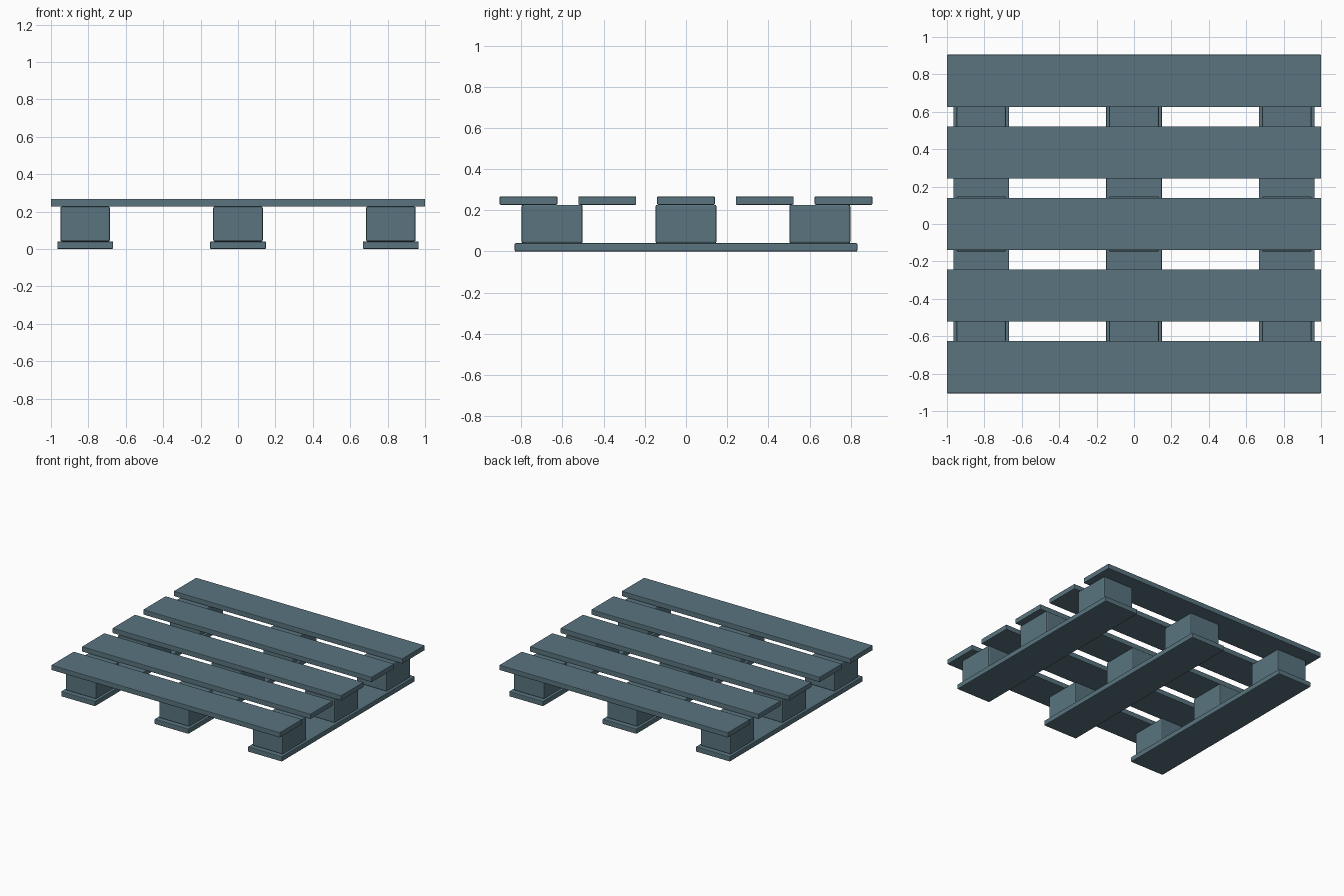
import bpy

if "Cube" in bpy.data.objects:
    bpy.data.objects.remove(bpy.data.objects["Cube"])

# blue-grey paint
paint = bpy.data.materials.new("blue_grey")
paint.diffuse_color = (0.10, 0.175, 0.21, 1)
paint.use_nodes = True
paint.node_tree.nodes["Principled BSDF"].inputs["Base Color"].default_value = paint.diffuse_color


def plank(name, center, size, bevel):
    """Box with softly eased edges."""
    bpy.ops.mesh.primitive_cube_add(size=1, location=center)
    ob = bpy.context.object
    ob.name = name
    ob.scale = size
    bpy.ops.object.transform_apply(location=False, rotation=False, scale=True)
    mod = ob.modifiers.new("eased_edges", "BEVEL")
    mod.width = bevel
    mod.segments = 2
    ob.data.materials.append(paint)
    return ob


BOARD = 0.04       # board thickness
BLOCK = 0.187      # spacer block height
COLUMNS = (-0.817, 0, 0.817)
ROWS = (-0.65, 0, 0.65)

for i, x in enumerate(COLUMNS, 1):
    # bottom runners
    plank(f"bottom_runner_{i}", (x, 0, BOARD / 2), (0.298, 1.664, BOARD), 0.005)
    # spacer blocks
    for j, y in enumerate(ROWS, 1):
        plank(f"spacer_block_{i}_{j}", (x, y, BOARD + BLOCK / 2),
              (0.265, 0.296, BLOCK), 0.008)

# top deck boards
for i in range(5):
    plank(f"deck_board_{i + 1}", (0, (i - 2) * 0.3825, BOARD * 1.5 + BLOCK),
          (2.0, 0.28, BOARD), 0.004)
